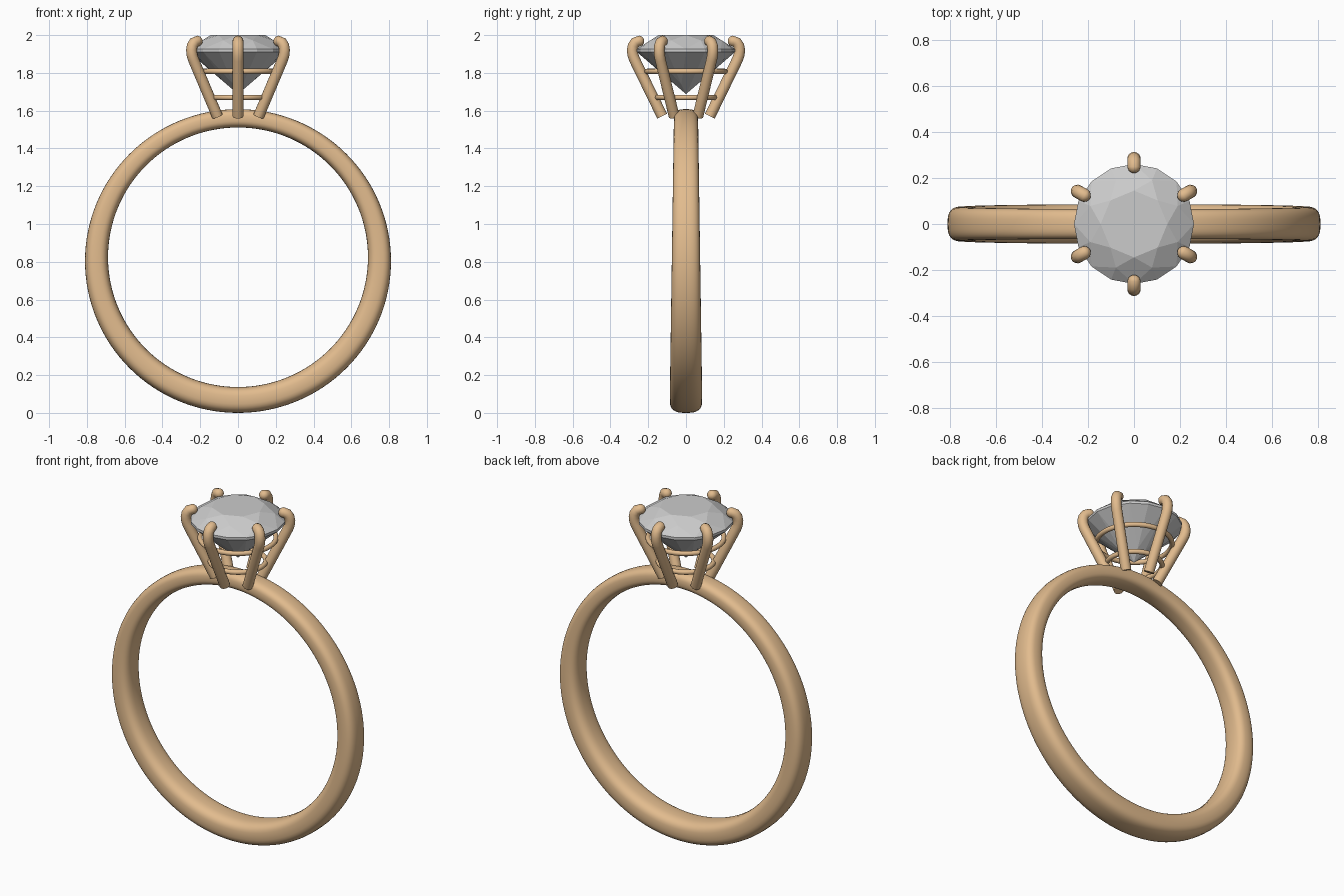
import bpy, bmesh
from math import sin, cos, pi, radians, copysign
from mathutils import Vector

if "Cube" in bpy.data.objects:
    bpy.data.objects.remove(bpy.data.objects["Cube"])

gold = bpy.data.materials.new("gold")
gold.diffuse_color = (0.76, 0.50, 0.27, 1)
gold.use_nodes = True
gold.node_tree.nodes["Principled BSDF"].inputs["Base Color"].default_value = gold.diffuse_color


def finish(name, bm, mat=None, smooth=None):
    bmesh.ops.recalc_face_normals(bm, faces=bm.faces)
    me = bpy.data.meshes.new(name)
    bm.to_mesh(me)
    bm.free()
    ob = bpy.data.objects.new(name, me)
    bpy.context.collection.objects.link(ob)
    if mat:
        me.materials.append(mat)
    if smooth:
        bpy.ops.object.select_all(action='DESELECT')
        ob.select_set(True)
        bpy.context.view_layer.objects.active = ob
        bpy.ops.object.shade_smooth_by_angle(angle=radians(smooth))
    return ob


def loft(name, rings, closed):
    """Skin a list of equal-length point rings; cap the ends when open."""
    bm = bmesh.new()
    vs = [[bm.verts.new(p) for p in ring] for ring in rings]
    n, m = len(vs), len(vs[0])
    for i in range(n if closed else n - 1):
        a, b = vs[i], vs[(i + 1) % n]
        for j in range(m):
            k = (j + 1) % m
            bm.faces.new((a[j], a[k], b[k], b[j]))
    if not closed:
        bm.faces.new(vs[0])
        bm.faces.new(vs[-1])
    return finish(name, bm, gold, 40)


# band: rounded section, thicker and wider towards the bottom
def sup(c, e=2 / 2.8):
    return copysign(abs(c) ** e, c)


rings = []
for i in range(128):
    t = 2 * pi * i / 128
    out = Vector((0.81 * sin(t), 0, 0.804 + 0.804 * cos(t)))
    inn = Vector((0.688 * sin(t), 0, 0.824 + 0.687 * cos(t)))
    mid, half = (out + inn) / 2, (out - inn) / 2
    w = 0.072 - 0.011 * cos(t) + 0.003
    rings.append([mid + half * sup(cos(a)) + Vector((0, w * sup(sin(a)), 0))
                  for a in (2 * pi * j / 32 for j in range(32))])
loft("band", rings, True)

# six prongs: leaning wires with a hooked, rounded tip (radius out, height)
R = 0.029
path = [(0.126, 1.571), (0.273, 1.872), (0.281, 1.895), (0.284, 1.92),
        (0.280, 1.943), (0.268, 1.961), (0.250, 1.968)]
path = [(Vector(p), R) for p in path]
tip, tdir = path[-1][0], Vector((-1, -0.05)).normalized()
for d in (25, 50, 70, 85):
    path.append((tip + tdir * R * sin(radians(d)), R * cos(radians(d))))


def prong(name, ang):
    radial, up = Vector((cos(ang), sin(ang), 0)), Vector((0, 0, 1))
    side = radial.cross(up)
    rings = []
    for i, (p, r) in enumerate(path):
        d = (path[min(i + 1, len(path) - 1)][0] - path[max(i - 1, 0)][0]).normalized()
        if i >= 6:
            d = tdir
        nrm = radial * d.y - up * d.x
        c = radial * p.x + up * p.y
        rings.append([c + (nrm * cos(a) + side * sin(a)) * r
                      for a in (2 * pi * j / 16 for j in range(16))])
    loft(name, rings, False)


for k in range(6):
    prong(f"prong_{k + 1}", radians(30 + 60 * k))

# two thin wire rings that tie the prongs together
for name, rad, z in (("lower_gallery_ring", 0.152, 1.67), ("upper_gallery_ring", 0.207, 1.808)):
    bpy.ops.mesh.primitive_torus_add(location=(0, 0, z), major_radius=rad, minor_radius=0.014,
                                     major_segments=64, minor_segments=12)
    ob = bpy.context.object
    ob.name = name
    ob.data.materials.append(gold)
    bpy.ops.object.shade_smooth()

# round brilliant gem: convex hull of table, crown, girdle, pavilion and culet
bm = bmesh.new()


def circle(n, r, z, off=0):
    for i in range(n):
        a = 2 * pi * i / n + off
        bm.verts.new((r * cos(a), r * sin(a), z))


G = 0.261
circle(8, 0.145, 2.0)                                # table
circle(8, 0.205, 1.972, pi / 8)                      # crown
circle(16, G, 1.926)                                 # girdle top
circle(16, G, 1.911)                                 # girdle bottom
circle(8, 0.065, 1.688 + 0.223 * 0.06 / G, pi / 8)   # pavilion
bm.verts.new((0, 0, 1.688))                          # culet
bmesh.ops.convex_hull(bm, input=bm.verts)
bmesh.ops.dissolve_limit(bm, angle_limit=radians(1.5), verts=bm.verts, edges=bm.edges)
finish("gem", bm)
